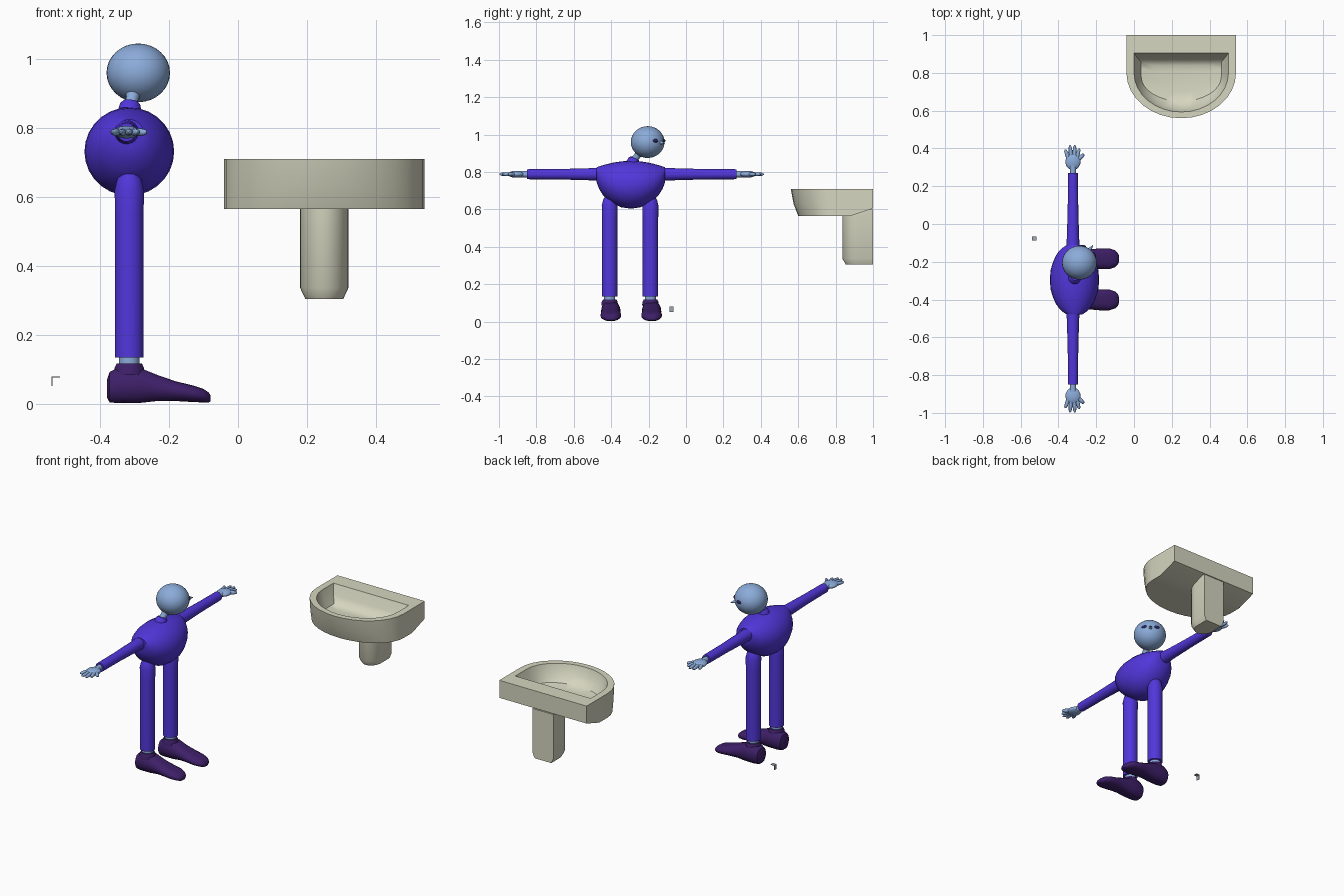
import bpy
import bmesh
import math
from mathutils import Vector

old = bpy.data.objects.get("Cube")
if old:
    bpy.data.objects.remove(old, do_unlink=True)


def material(name, rgb):
    m = bpy.data.materials.new(name)
    m.use_nodes = True
    color = (*rgb, 1.0)
    m.diffuse_color = color
    m.node_tree.nodes["Principled BSDF"].inputs["Base Color"].default_value = color
    return m


SKIN = material("blue_skin", (0.26, 0.41, 0.70))
SUIT = material("violet_suit", (0.084, 0.037, 0.71))
SHOE = material("dark_purple_shoe", (0.048, 0.014, 0.14))
CERAMIC = material("cream_ceramic", (0.67, 0.67, 0.53))
EYE = material("navy_eye", (0.02, 0.02, 0.12))
METAL = material("grey_metal", (0.35, 0.38, 0.45))


def finish(bm, name, mat, angle=40):
    bmesh.ops.remove_doubles(bm, verts=bm.verts, dist=1e-5)
    bmesh.ops.recalc_face_normals(bm, faces=bm.faces)
    mesh = bpy.data.meshes.new(name)
    bm.to_mesh(mesh)
    bm.free()
    mesh.materials.append(mat)
    ob = bpy.data.objects.new(name, mesh)
    bpy.context.collection.objects.link(ob)
    bpy.ops.object.select_all(action='DESELECT')
    ob.select_set(True)
    bpy.context.view_layer.objects.active = ob
    bpy.ops.object.shade_smooth_by_angle(angle=math.radians(angle))
    return ob


def loft(name, rings, mat, angle=40):
    """Skin a list of equal-length closed rings and cap both ends."""
    bm = bmesh.new()
    loops = [[bm.verts.new(p) for p in ring] for ring in rings]
    n = len(loops[0])
    for a, b in zip(loops, loops[1:]):
        for i in range(n):
            j = (i + 1) % n
            bm.faces.new((a[i], a[j], b[j], b[i]))
    bm.faces.new(loops[0][::-1])
    bm.faces.new(loops[-1])
    return finish(bm, name, mat, angle)


def ring(center, u, v, n=20):
    c, u, v = Vector(center), Vector(u), Vector(v)
    steps = [2 * math.pi * i / n for i in range(n)]
    return [c + u * math.cos(t) + v * math.sin(t) for t in steps]


def tube(name, stations, mat, n=20):
    """Round tube through (point, radius) stations."""
    pts = [Vector(p) for p, r in stations]
    axis = (pts[-1] - pts[0]).normalized()
    u = axis.orthogonal().normalized()
    v = axis.cross(u)
    return loft(name, [ring(p, u * r, v * r, n) for p, r in stations], mat)


def ball(name, center, size, mat, heading=0, segs=24):
    bm = bmesh.new()
    bmesh.ops.create_uvsphere(bm, u_segments=segs, v_segments=segs // 2, radius=1)
    ob = finish(bm, name, mat)
    ob.location, ob.scale = center, size
    ob.rotation_euler.z = heading
    return ob


# Torso: a rounded barrel lying along y, rising to the shoulders
MID, BX = -0.295, -0.315
half = [(0, .732, .128, .13), (.05, .734, .123, .127), (.09, .74, .111, .115),
        (.125, .748, .095, .10), (.15, .757, .079, .083), (.17, .77, .06, .062),
        (.183, .785, .04, .042)]
stations = [(-t, *rest) for t, *rest in half[:0:-1]] + half
loft("torso", [ring((BX, MID + t, z), (rx, 0, 0), (0, 0, rz), 28)
               for t, z, rz, rx in stations], SUIT)

for s, side in ((1, "back"), (-1, "front")):
    # Sleeve
    def arm(d, x=-.323, z=.788):
        return (x, MID + .005 + s * d, z)
    tube(side + "_sleeve", [(arm(.16), .036), (arm(.24), .032),
                            (arm(.40), .028), (arm(.56), .027)], SUIT)
    # Hand with splayed fingers and thumb
    tube(side + "_wrist", [(arm(.55), .017), (arm(.60), .018)], SKIN, 12)
    ball(side + "_palm", arm(.62), (.04, .044, .018), SKIN)
    for k, (dx, reach) in enumerate([(-.042, .685), (-.016, .708),
                                     (.010, .708), (.034, .69), (.058, .66)]):
        base = Vector(arm(.635, -.323 + dx * .55))
        tip = Vector(arm(reach, -.323 + dx))
        along = tip - base
        tube(f"{side}_finger_{k + 1}",
             [(base, .011), (base + along * .5, .0105),
              (base + along * .85, .008), (tip, .003)], SKIN, 10)

    # Trouser leg and bare ankle
    ly = -.299 + s * .109
    tube(side + "_leg", [((BX, ly, .135), .042), ((BX, ly, .55), .042),
                         ((BX, ly, .62), .043), ((BX, ly, .65), .036),
                         ((BX, ly, .68), .02)], SUIT)
    tube(side + "_ankle", [((BX, ly, .09), .03), ((BX, ly, .15), .03)], SKIN)

    # Shoe: cross sections from heel to toe (x, bottom, top, half width)
    sy = -.293 + s * .109
    sections = [(-.380, .02, .07, .025), (-.372, .005, .093, .043),
                (-.345, .003, .108, .052), (-.28, .004, .103, .052),
                (-.235, .009, .085, .05), (-.18, .009, .066, .055),
                (-.13, .006, .054, .055), (-.10, .005, .044, .045),
                (-.085, .005, .034, .03), (-.079, .008, .024, .015)]
    rings = []
    for x, lo, hi, w in sections:
        r = ring((x, sy, (lo + hi) / 2), (0, w, 0), (0, 0, (hi - lo) / 2 * 1.15), 20)
        rings.append([Vector((p.x, p.y, min(max(p.z, lo), hi))) for p in r])
    loft(side + "_shoe", rings, SHOE)
    tube(side + "_shoe_collar", [((BX, ly, .085), .046), ((BX, ly, .105), .043),
                                 ((BX, ly, .118), .037)], SHOE)

# Collar and neck, leaning toward the face
tube("collar", [((-.314, -.285, .85), .034), ((-.312, -.28, .868), .030),
                ((-.311, -.278, .877), .022)], SUIT)
tube("neck", [((-.313, -.28, .86), .019), ((-.306, -.26, .887), .018),
              ((-.30, -.235, .925), .030)], SKIN)

# Head, turned toward the basin
HEAD = Vector((-.289, -.205, .96))
fwd = Vector((.61, .79, 0))
lat = Vector((-.79, .61, 0))
up = Vector((0, 0, 1))
ball("head", HEAD, (.092, .09, .085), SKIN, segs=32)
for s, side in ((1, "left"), (-1, "right")):
    ball(side + "_eye", HEAD + fwd * .081 + lat * s * .036 + up * .007,
         (.008, .016, .010), EYE, math.atan2(fwd.y, fwd.x) + s * .42, 16)
tube("nose", [(HEAD + fwd * .08 - up * .002, .012),
              (HEAD + fwd * .10 - up * .004, .007),
              (HEAD + fwd * .117 - up * .006, .001)], SKIN, 12)

# Basin: D-shaped rings, flat at the wall and rounded at the front
CX = .25


def d_ring(hw, back, side, mid, front, z, z_back=None, n=16):
    zb = z if z_back is None else z_back
    pts = [(CX + hw, back, zb), (CX - hw, back, zb), (CX - hw, side, z)]
    for i in range(n + 1):
        t = math.pi * i / n
        pts.append((CX - hw * math.cos(t), mid - (mid - front) * math.sin(t), z))
    return pts + [(CX + hw, side, z)]


loft("basin", [d_ring(.29, .88, .88, .80, .60, .565),
               d_ring(.29, 1, .88, .80, .60, .565, .605),
               d_ring(.29, 1, .88, .80, .575, .63),
               d_ring(.29, 1, .88, .80, .56, .71),
               d_ring(.25, .905, .86, .80, .593, .71),
               d_ring(.232, .88, .84, .79, .61, .655),
               d_ring(.212, .857, .82, .78, .65, .615),
               d_ring(.15, .84, .81, .77, .70, .605)], CERAMIC, 35)

# Pedestal under the basin, chamfered at the foot
loft("pedestal", [d_ring(.055, 1, .96, .92, .855, .305),
                  d_ring(.07, 1, .96, .92, .836, .337),
                  d_ring(.07, 1, .96, .92, .836, .60)], CERAMIC, 35)

# Small angle bracket beside the figure
for name, loc, size in (("bracket_top", (-.528, -.077, .079), (.024, .022, .003)),
                        ("bracket_side", (-.5385, -.077, .066), (.003, .022, .028))):
    bm = bmesh.new()
    bmesh.ops.create_cube(bm, size=1)
    ob = finish(bm, name, METAL)
    ob.location, ob.scale = loc, size
